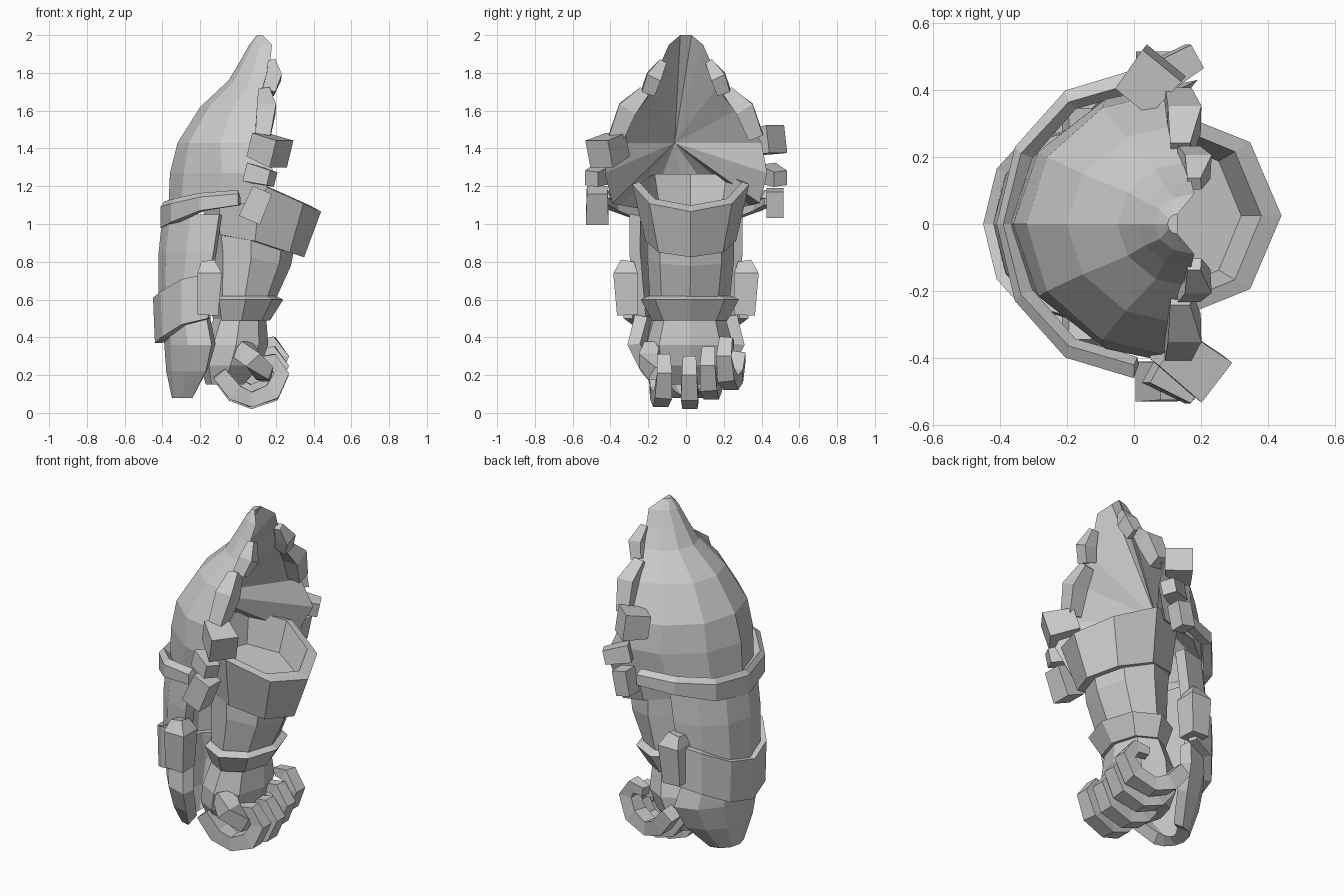
import bpy, bmesh, math
from mathutils import Vector

cube = bpy.data.objects.get("Cube")
if cube:
    bpy.data.objects.remove(cube)

metal = bpy.data.materials.new("plain_grey")
metal.use_nodes = True
GREY = (0.6, 0.6, 0.6, 1)
metal.diffuse_color = GREY
metal.node_tree.nodes["Principled BSDF"].inputs["Base Color"].default_value = GREY


def finish(name, bm):
    bmesh.ops.recalc_face_normals(bm, faces=bm.faces[:])
    mesh = bpy.data.meshes.new(name)
    bm.to_mesh(mesh)
    bm.free()
    mesh.materials.append(metal)
    obj = bpy.data.objects.new(name, mesh)
    bpy.context.collection.objects.link(obj)
    return obj


def skin(bm, rows, wrap):
    """Bridge successive rows of points with quads."""
    vs = [[bm.verts.new(p) for p in r] for r in rows]
    for a, b in zip(vs, vs[1:]):
        n = len(a)
        for i in range(n if wrap else n - 1):
            j = (i + 1) % n
            bm.faces.new((a[i], a[j], b[j], b[i]))
    return vs


def ring(cx, cy, z, rx, ry, slope=0, n=8):
    """Ellipse tilted along x, levelling off at its outer (-x) side."""
    pts = []
    for i in range(n):
        a = math.tau * i / n
        dx = rx * math.cos(a)
        pts.append((cx + dx, cy + ry * math.sin(a), z + slope * max(dx, -0.1)))
    return pts


def tube(name, rings):
    bm = bmesh.new()
    vs = skin(bm, [ring(*r) for r in rings], True)
    bm.faces.new(vs[0])
    bm.faces.new(vs[-1])
    return finish(name, bm)


def arc(z, back, edge, w, lift=0, n=6):
    """Half-ellipse opening to +x, with its ends raised by lift."""
    pts = []
    for i in range(n + 1):
        t = math.pi * (i / n - 0.5)
        s = math.sin(t)
        pts.append((edge - (edge - back) * math.cos(t), w * s, z + lift * s * s))
    return pts


def plate(name, rows, thick):
    bm = bmesh.new()
    skin(bm, [arc(*r) for r in rows], False)
    obj = finish(name, bm)
    mod = obj.modifiers.new("thickness", "SOLIDIFY")
    mod.thickness = thick
    mod.offset = -1
    return obj


def chain(name, pts, widths, up=(0, 1, 0)):
    """Square-section beam following a path."""
    pts = [Vector(p) for p in pts]
    rows = []
    for i, (p, w) in enumerate(zip(pts, widths)):
        d = (pts[min(i + 1, len(pts) - 1)] - pts[max(i - 1, 0)]).normalized()
        s = Vector(up)
        s = (s - d * s.dot(d)).normalized()
        t = d.cross(s)
        rows.append([p + (s * a + t * b) * w / 2
                     for a, b in ((1, 1), (-1, 1), (-1, -1), (1, -1))])
    bm = bmesh.new()
    vs = skin(bm, rows, True)
    bm.faces.new(vs[0])
    bm.faces.new(vs[-1])
    return finish(name, bm)


# Sleeve, wrist band and hand
tube("sleeve", [(0.07, 0.025, 0.95, 0.23, 0.23, -0.3),
                (0.07, 0.025, 0.82, 0.21, 0.23, -0.2),
                (0.03, 0.02, 0.58, 0.16, 0.21)])
tube("wrist_band", [(0.03, 0.02, 0.62, 0.17, 0.22),
                    (0.04, 0.02, 0.6, 0.2, 0.26),
                    (0.02, 0.02, 0.49, 0.15, 0.2)])
tube("hand", [(0.01, 0.02, 0.5, 0.14, 0.19),
              (-0.01, 0.02, 0.36, 0.17, 0.23),
              (-0.04, 0.02, 0.25, 0.16, 0.21),
              (-0.07, 0.02, 0.15, 0.1, 0.15)])

# Hollow flared collar at the arm opening
tube("collar", [(0.09, 0.025, 0.91, 0.26, 0.24, -0.33),
                (0.12, 0.025, 1.21, 0.32, 0.31, -0.45),
                (0.11, 0.025, 1.22, 0.27, 0.27, -0.45),
                (0.09, 0.025, 1.04, 0.23, 0.23, -0.35)])

# Thin shoulder shell, hollowed into a pleated fan on its inner side
rows = [(2.0, 0.1, 0.13, 0.03), (1.95, 0.06, 0.18, 0.09),
        (1.86, 0.01, 0.17, 0.13), (1.76, -0.05, 0.18, 0.19),
        (1.62, -0.2, 0.15, 0.3), (1.43, -0.32, 0.13, 0.4),
        (1.27, -0.36, 0.19, 0.43), (1.06, -0.37, 0.11, 0.39, 0.05)]
bm = bmesh.new()
vs = skin(bm, [arc(*r) for r in rows], False)
bm.faces.new(vs[0])
hub = bm.verts.new((-0.21, -0.06, 1.43))
rim = [r[0] for r in reversed(vs)] + [r[-1] for r in vs] + vs[-1][-2:0:-1]
for a, b in zip(rim, rim[1:] + rim[:1]):
    bm.faces.new((a, b, hub))
finish("shoulder_shell", bm)

# Curved armour plates down the outer side
plate("shell_rim", [(1.12, -0.39, 0, 0.42, 0.06), (1.09, -0.41, 0, 0.46, 0.07),
                    (0.98, -0.41, 0, 0.46, 0.12)], 0.05)
plate("forearm_plate", [(1.05, -0.4, -0.1, 0.3), (0.85, -0.42, -0.13, 0.3),
                        (0.5, -0.42, -0.19, 0.27)], 0.06)
plate("wrist_plate", [(0.61, -0.45, -0.15, 0.33, 0.13),
                      (0.37, -0.44, -0.16, 0.33, 0.13)], 0.05)
plate("hand_guard", [(0.52, -0.4, -0.17, 0.27), (0.36, -0.39, -0.14, 0.31),
                     (0.22, -0.38, -0.17, 0.24), (0.08, -0.35, -0.24, 0.12)], 0.07)

# Blocks on the plate ends and along the crest edge
for side, s in (("right", -1), ("left", 1)):
    chain(side + "_wrist_block", [(-0.16, s * 0.31, 0.8), (-0.15, s * 0.32, 0.74),
                                  (-0.16, s * 0.31, 0.52)], [0.07, 0.13, 0.11])
    chain(side + "_rim_hook", [(0.06, s * 0.43, 1.27), (0.18, s * 0.5, 1.24)],
          [0.1, 0.08])
    chain(side + "_crest_tooth", [(0.18, s * 0.12, 1.86), (0.19, s * 0.17, 1.78),
                                  (0.16, s * 0.2, 1.7)], [0.04, 0.08, 0.07])
    chain(side + "_crest_edge", [(0.14, s * 0.22, 1.7), (0.15, s * 0.31, 1.61),
                                 (0.13, s * 0.37, 1.46)], [0.06, 0.1, 0.08])
chain("right_rim_block", [(0.13, -0.47, 1.18), (0.06, -0.47, 1.02)], [0.11, 0.12])
chain("left_rim_block", [(0.08, 0.47, 1.18), (0.05, 0.47, 1.04)], [0.09, 0.09])
chain("right_shell_block", [(0.1, -0.36, 1.42), (0.23, -0.46, 1.37)], [0.13, 0.15],
      up=(0, 0, 1))
chain("left_shell_block", [(0, 0.37, 1.43), (0.09, 0.48, 1.45)], [0.13, 0.15],
      up=(0, 0, 1))

# Curled fingers, each shifted up a little towards the outside
curl = ((-0.1, 0.2), (-0.02, 0.1), (0.07, 0.06), (0.18, 0.1), (0.23, 0.2),
        (0.18, 0.27), (0.1, 0.26))
for name, y, rise in (("first", -0.13, 0.01), ("second", 0.02, 0),
                      ("third", 0.13, 0.05), ("fourth", 0.23, 0.1)):
    chain(name + "_finger", [(x, y * (1.1 - x), z + rise) for x, z in curl],
          [0.08, 0.09, 0.08, 0.09, 0.08, 0.07, 0.05])
chain("thumb", [(0.02, -0.16, 0.34), (0.08, -0.2, 0.28), (0.14, -0.16, 0.21),
                (0.15, -0.09, 0.19)], [0.1, 0.1, 0.08, 0.05], up=(0, 0, 1))
